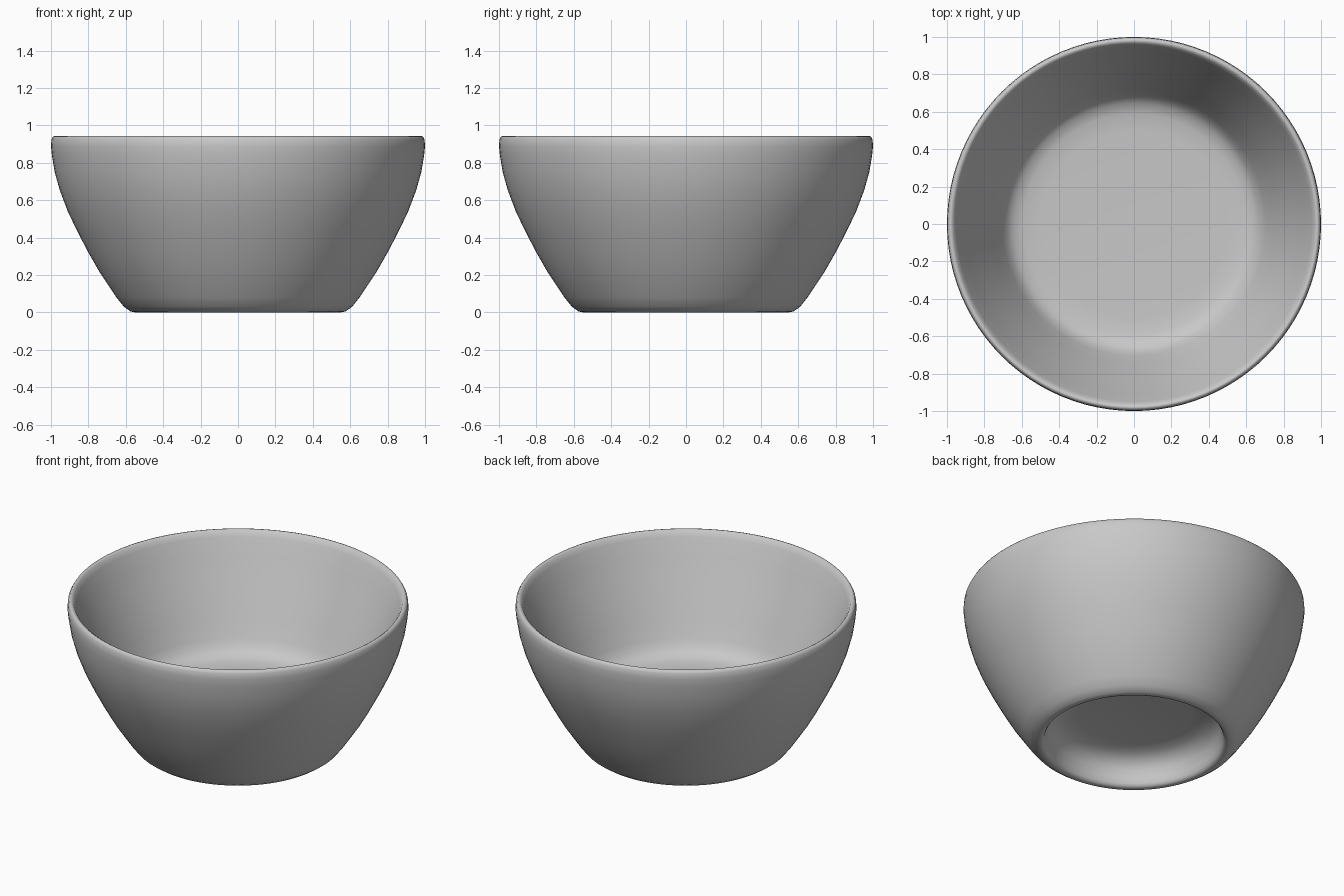
import bpy
import bmesh
from math import tau
from mathutils import Vector

cube = bpy.data.objects.get("Cube")
if cube:
    bpy.data.objects.remove(cube, do_unlink=True)

# One plain grey glaze
glaze = bpy.data.materials.new("grey_glaze")
glaze.use_nodes = True
grey = (0.58, 0.58, 0.58, 1)
glaze.diffuse_color = grey
glaze.node_tree.nodes["Principled BSDF"].inputs["Base Color"].default_value = grey

# Half section (radius, height): underside recess, foot, outer wall, rim, inside
profile = [
    (0, 0.19), (0.34, 0.188), (0.42, 0.175), (0.475, 0.145), (0.505, 0.10), (0.518, 0.05),
    (0.525, 0.02), (0.535, 0.005), (0.55, 0),
    (0.575, 0.005), (0.61, 0.03), (0.65, 0.08), (0.74, 0.215), (0.80, 0.32),
    (0.86, 0.435), (0.91, 0.54), (0.952, 0.65), (0.98, 0.75), (0.995, 0.84),
    (1.0, 0.89), (0.997, 0.925), (0.988, 0.941), (0.978, 0.943), (0.965, 0.934),
    (0.95, 0.905), (0.91, 0.81), (0.86, 0.70), (0.805, 0.58), (0.75, 0.46),
    (0.705, 0.36), (0.68, 0.315), (0.645, 0.282), (0.59, 0.265), (0.50, 0.26), (0, 0.26),
]

# Turn the section into the bowl
bm = bmesh.new()
verts = [bm.verts.new((r, 0, z)) for r, z in profile]
edges = [bm.edges.new(pair) for pair in zip(verts, verts[1:])]
bmesh.ops.spin(bm, geom=verts + edges, cent=Vector(), axis=(0, 0, 1),
               angle=tau, steps=96, use_merge=False)
bmesh.ops.remove_doubles(bm, verts=bm.verts, dist=0.0005)
bmesh.ops.recalc_face_normals(bm, faces=bm.faces)
for face in bm.faces:
    face.smooth = True

mesh = bpy.data.meshes.new("bowl")
bm.to_mesh(mesh)
bm.free()
mesh.materials.append(glaze)
bowl = bpy.data.objects.new("bowl", mesh)
bpy.context.collection.objects.link(bowl)
